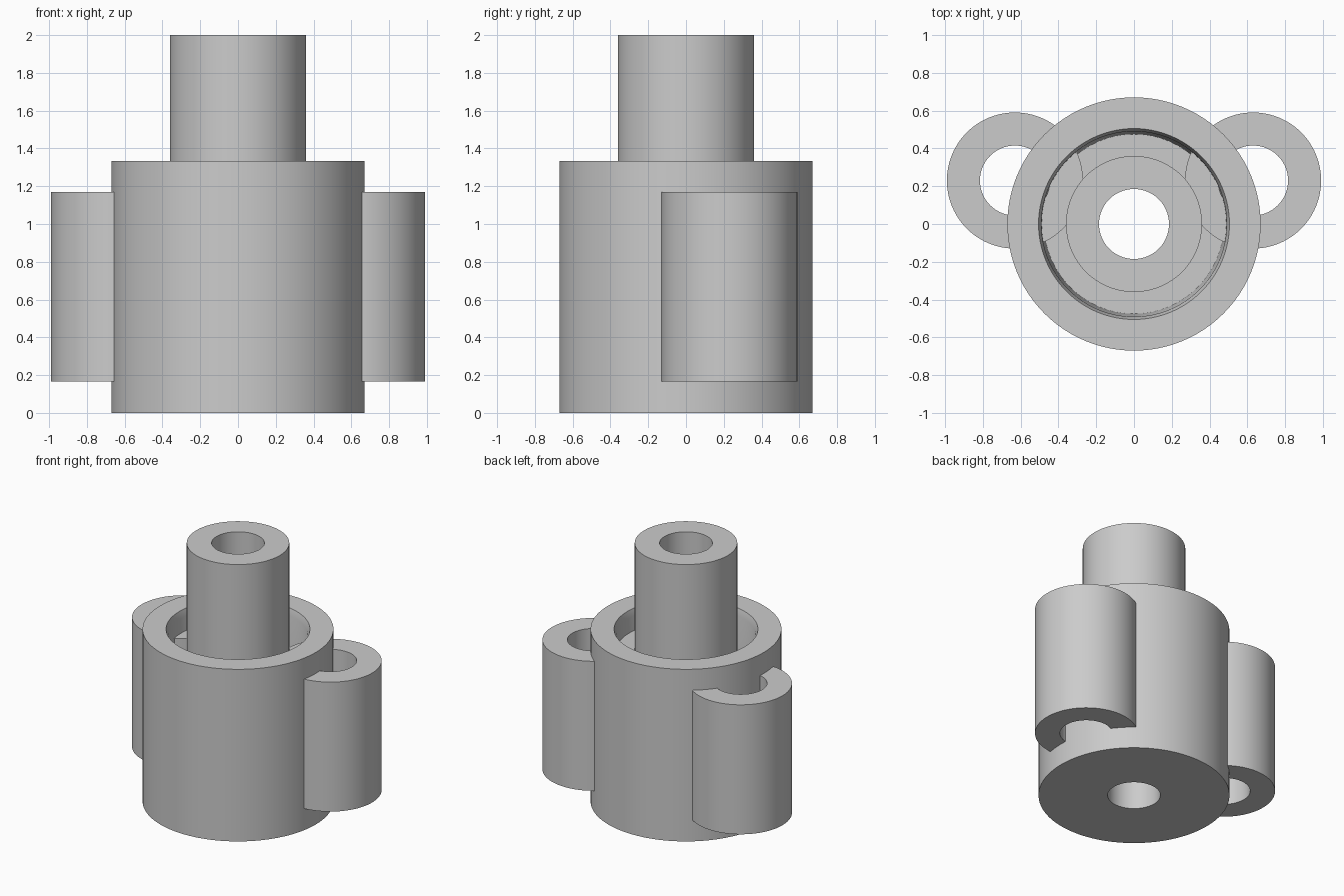
import bpy, bmesh, math
from mathutils import Matrix, Vector

cube = bpy.data.objects.get("Cube")
if cube:
    bpy.data.objects.remove(cube, do_unlink=True)

grey = bpy.data.materials.new("plain_grey")
grey.use_nodes = True
grey.diffuse_color = (0.6, 0.6, 0.6, 1)
grey.node_tree.nodes["Principled BSDF"].inputs["Base Color"].default_value = (0.6, 0.6, 0.6, 1)


def lathe(name, profile, location=(0, 0, 0), sides=96):
    """Spin a closed (radius, height) profile around the vertical axis."""
    bm = bmesh.new()
    rings = []
    for i in range(sides):
        turn = Matrix.Rotation(math.tau * i / sides, 3, 'Z')
        rings.append([bm.verts.new(turn @ Vector((r, 0, z))) for r, z in profile])
    count = len(profile)
    for i, ring in enumerate(rings):
        after = rings[(i + 1) % sides]
        for j in range(count):
            k = (j + 1) % count
            bm.faces.new((ring[j], after[j], after[k], ring[k]))
    bmesh.ops.recalc_face_normals(bm, faces=bm.faces)
    mesh = bpy.data.meshes.new(name)
    bm.to_mesh(mesh)
    bm.free()
    mesh.materials.append(grey)
    obj = bpy.data.objects.new(name, mesh)
    obj.location = location
    bpy.context.collection.objects.link(obj)
    bpy.ops.object.select_all(action='DESELECT')
    obj.select_set(True)
    bpy.context.view_layer.objects.active = obj
    bpy.ops.object.shade_smooth_by_angle(angle=math.radians(30))
    return obj


BODY_R, BODY_TOP = 0.67, 1.333
TUBE_R, HOLE_R = 0.36, 0.185
FLOOR, LUG_TOP = 0.167, 1.17

# Cup with a tapered bore and a hollow centre shaft
lathe("cup_with_shaft", [
    (HOLE_R, 0), (BODY_R, 0), (BODY_R, BODY_TOP),
    (0.505, BODY_TOP), (0.49, BODY_TOP - 0.05), (0.475, FLOOR),
    (TUBE_R, FLOOR), (TUBE_R, 2), (HOLE_R, 2),
])

# Side tubes, sunk through the cup wall
for side, x in (("left", 0.63), ("right", -0.63)):
    lathe(side + "_side_tube", [
        (HOLE_R, FLOOR), (TUBE_R, FLOOR), (TUBE_R, LUG_TOP), (HOLE_R, LUG_TOP),
    ], (x, 0.23, 0))
